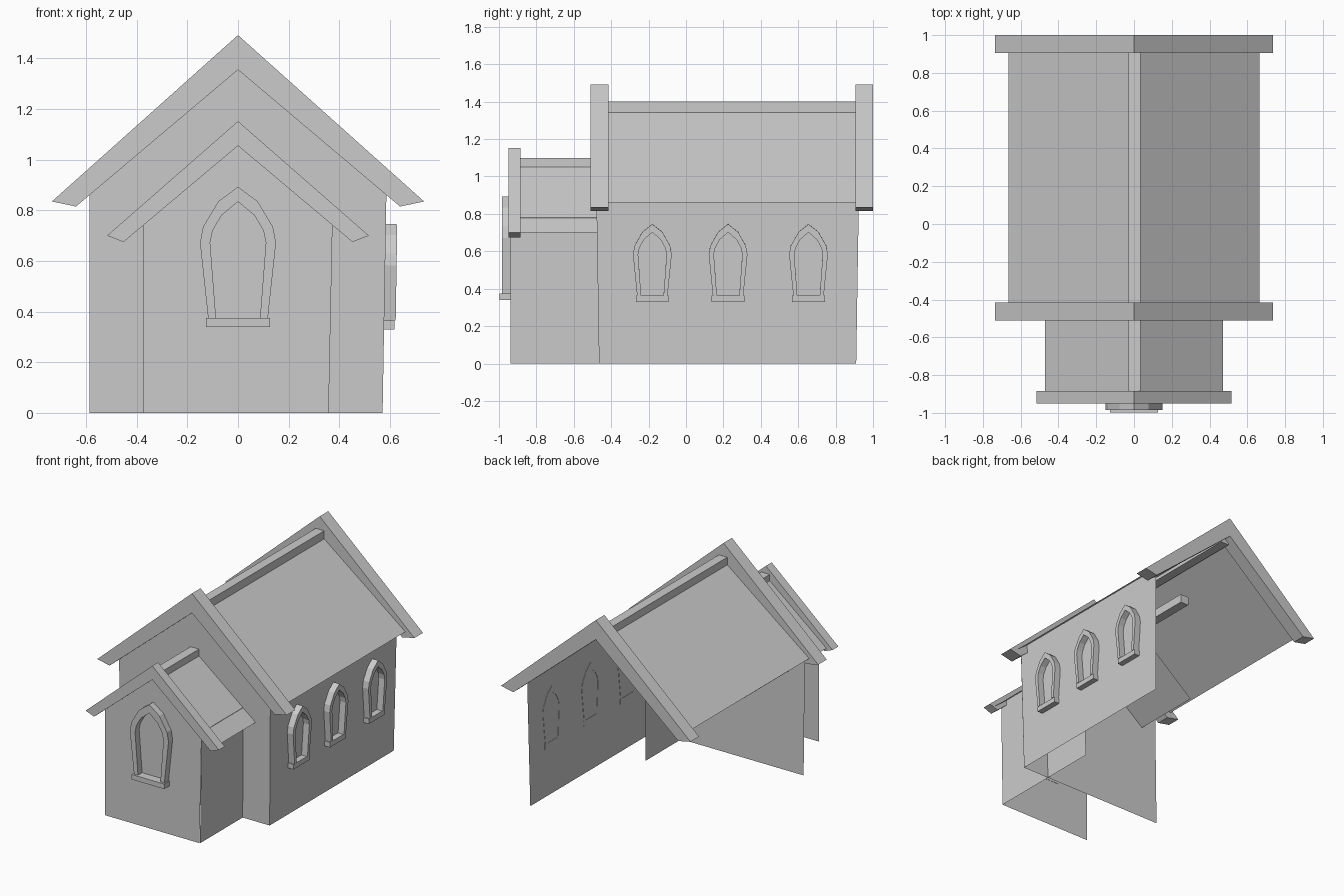
import bpy
import bmesh
from math import radians
from mathutils import Matrix, Vector

if "Cube" in bpy.data.objects:
    bpy.data.objects.remove(bpy.data.objects["Cube"], do_unlink=True)

grey = bpy.data.materials.new("plain_grey")
grey.use_nodes = True
tone = (0.6, 0.6, 0.6, 1)
grey.diffuse_color = tone
grey.node_tree.nodes["Principled BSDF"].inputs["Base Color"].default_value = tone

LEAN = 0.016  # outward lean of the walls per unit of height


def finish(name, bm, matrix=None):
    if matrix:
        bm.transform(matrix)
    mesh = bpy.data.meshes.new(name)
    bm.to_mesh(mesh)
    bm.free()
    mesh.materials.append(grey)
    obj = bpy.data.objects.new(name, mesh)
    bpy.context.collection.objects.link(obj)
    return obj


def sheet(name, *faces):
    """Thin surface made of separate flat faces."""
    bm = bmesh.new()
    for pts in faces:
        bm.faces.new([bm.verts.new(p) for p in pts])
    bmesh.ops.remove_doubles(bm, verts=bm.verts, dist=0.0001)
    return finish(name, bm)


def band(name, outer, inner, y0, y1, matrix=None):
    """Solid strip between two x-z paths, running from y0 to y1."""
    bm = bmesh.new()
    a = [bm.verts.new((x, y0, z)) for x, z in outer]
    b = [bm.verts.new((x, y0, z)) for x, z in inner]
    for i in range(len(a) - 1):
        bm.faces.new((a[i], a[i + 1], b[i + 1], b[i]))
    solid = bmesh.ops.extrude_face_region(bm, geom=bm.faces[:])
    moved = [v for v in solid["geom"] if isinstance(v, bmesh.types.BMVert)]
    bmesh.ops.translate(bm, verts=moved, vec=(0, y1 - y0, 0))
    bmesh.ops.recalc_face_normals(bm, faces=bm.faces)
    return finish(name, bm, matrix)


def box(name, low, high, matrix=None):
    low, high = Vector(low), Vector(high)
    bm = bmesh.new()
    bmesh.ops.create_cube(bm, size=1)
    bmesh.ops.scale(bm, verts=bm.verts, vec=high - low)
    bmesh.ops.translate(bm, verts=bm.verts, vec=(low + high) / 2)
    return finish(name, bm, matrix)


def mirrored(half):
    """Complete a left half path whose last point is on the centre line."""
    return half + [(-x, z) for x, z in reversed(half[:-1])]


def gable_wall(name, half, y, lean, eave, peak):
    pts = [(-half, 0), (half - LEAN, 0), (half, eave), (0, peak), (-half, eave)]
    return sheet(name, [(x, y - lean * z, z) for x, z in pts])


def side_wall(name, x, y0, y1, top):
    d = LEAN * top
    return sheet(name, [(x, y0, 0), (x, y1, 0), (x + d, y1 + d, top), (x + d, y0 - d, top)])


def roof(name, half, eave, peak, y0, y1):
    return sheet(name, *[[(0, y0, peak), (s * half, y0, eave),
                          (s * half, y1, eave), (0, y1, peak)][::s] for s in (1, -1)])


# Main hall
gable_wall("hall_front_wall", 0.587, -0.465, LEAN, 0.92, 1.365)
side_wall("hall_side_wall", 0.571, -0.465, 0.91, 0.92)
roof("hall_roof", 0.665, 0.86, 1.37, -0.46, 0.95)
box("hall_ridge", (-0.03, -0.46, 1.32), (0.035, 0.95, 1.40))
hall_outer = mirrored([(-0.735, 0.835), (0, 1.492)])
hall_inner = mirrored([(-0.64, 0.815), (0, 1.355)])
band("hall_front_trim", hall_outer, hall_inner, -0.51, -0.415)
band("hall_back_trim", hall_outer, hall_inner, 0.905, 1.0)

# Porch, whose side wall, roof and ridge run on into the hall
gable_wall("porch_front_wall", 0.374, -0.938, 0, 0.78, 1.075)
sheet("porch_side_wall", [(0.362, -0.938, 0), (0.362, -0.07, 0),
                          (0.374, -0.07, 0.78), (0.374, -0.938, 0.78)])
roof("porch_roof", 0.47, 0.70, 1.08, -0.92, 0.03)
box("porch_ridge", (-0.03, -0.92, 1.04), (0.035, 0.53, 1.10))
band("porch_trim", mirrored([(-0.517, 0.70), (0, 1.152)]),
     mirrored([(-0.452, 0.675), (0, 1.055)]), -0.95, -0.885)

# Pointed window frame, measured up from the sill top
arch_outer = mirrored([(-0.118, 0), (-0.15, 0.297), (-0.138, 0.36), (-0.078, 0.46), (0, 0.518)])
arch_inner = mirrored([(-0.087, 0), (-0.11, 0.297), (-0.10, 0.345), (-0.065, 0.405), (0, 0.459)])


def window(name, matrix, wide=1.0, tall=1.0):
    def fit(path):
        return [(x * wide, z * tall) for x, z in path]
    band(name + "_frame", fit(arch_outer), fit(arch_inner), -0.046, 0.002, matrix)
    w = 0.127 * wide
    box(name + "_sill", (-w, -0.06 * wide, -0.035), (w, 0.002, 0), matrix)


window("porch_window", Matrix.Translation((0, -0.938, 0.375)))
turn = Matrix.Rotation(LEAN, 4, 'Y') @ Matrix.Rotation(radians(90), 4, 'Z')
for i, y in enumerate((-0.18, 0.225, 0.655)):
    spot = Matrix.Translation((0.571 + LEAN * 0.365, y, 0.365))
    window(f"side_window_{i + 1}", spot @ turn, 0.69, 0.735)
